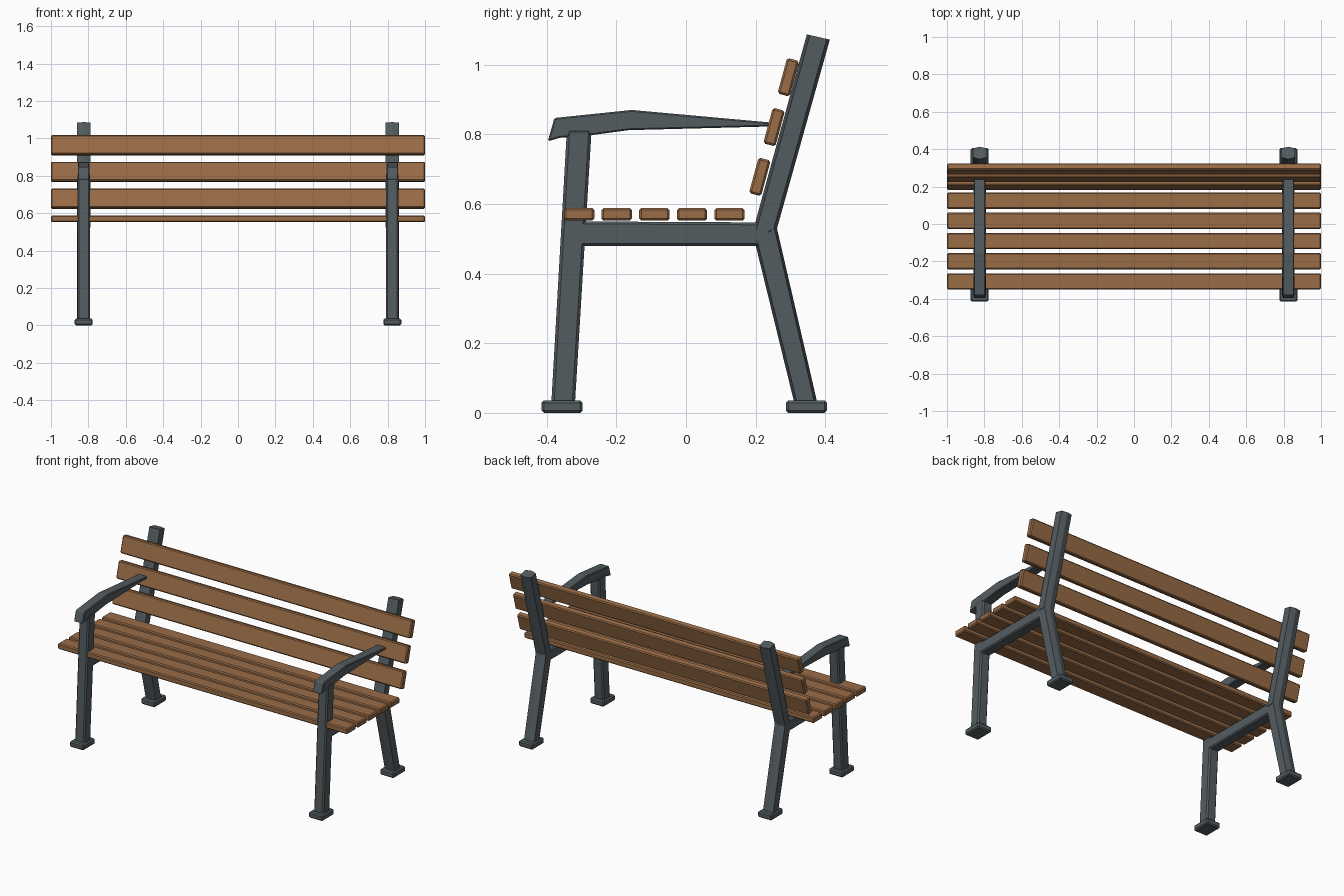
import bpy, bmesh, math
from mathutils import Matrix

if "Cube" in bpy.data.objects:
    bpy.data.objects.remove(bpy.data.objects["Cube"])


def material(name, rgb):
    m = bpy.data.materials.new(name)
    m.diffuse_color = (*rgb, 1)
    m.use_nodes = True
    m.node_tree.nodes["Principled BSDF"].inputs["Base Color"].default_value = m.diffuse_color
    return m


wood = material("warm_wood", (0.32, 0.15, 0.062))
iron = material("dark_iron", (0.088, 0.108, 0.118))


def finish(bm, name, mat, bevel=0.0):
    bmesh.ops.recalc_face_normals(bm, faces=bm.faces)
    if bevel:
        sharp = [e for e in bm.edges if e.calc_face_angle(0) > math.radians(30)]
        bmesh.ops.bevel(bm, geom=sharp, offset=bevel, segments=1, affect='EDGES')
    me = bpy.data.meshes.new(name)
    bm.to_mesh(me)
    bm.free()
    me.materials.append(mat)
    ob = bpy.data.objects.new(name, me)
    bpy.context.collection.objects.link(ob)
    return ob


def box(name, centre, size, mat, tilt=0.0, bevel=0.006):
    bm = bmesh.new()
    mtx = (Matrix.Translation(centre) @ Matrix.Rotation(tilt, 4, 'X')
           @ Matrix.Diagonal((*size, 1)))
    bmesh.ops.create_cube(bm, size=1, matrix=mtx)
    return finish(bm, name, mat, bevel)


def extrude_side(name, outline, x, half, bevel):
    """Side (y, z) outline given thickness along x."""
    bm = bmesh.new()
    face = bm.faces.new([bm.verts.new((x - half, y, z)) for y, z in outline])
    new = bmesh.ops.extrude_face_region(bm, geom=[face])["geom"]
    bmesh.ops.translate(bm, vec=(2 * half, 0, 0),
                        verts=[v for v in new if isinstance(v, bmesh.types.BMVert)])
    return finish(bm, name, iron, bevel)


def ridged_beam(name, quad, x, half, inset):
    """Six-sided bar: front low, front top, back top, back low, ridged along front and back."""
    a, b, c, d = quad

    def toward(p, q):
        t = inset / math.dist(p, q)
        return p[0] + (q[0] - p[0]) * t, p[1] + (q[1] - p[1]) * t

    side = [toward(a, d), toward(b, c), toward(c, b), toward(d, a)]
    bm = bmesh.new()
    L, M, R = [[bm.verts.new((x + dx, y, z)) for y, z in pts]
               for dx, pts in ((-half, side), (0, quad), (half, side))]
    for s in (L, R):
        bm.faces.new(s)
        bm.faces.new((s[0], s[1], M[1], M[0]))
        bm.faces.new((s[2], s[3], M[3], M[2]))
    bm.faces.new((L[1], M[1], R[1], R[2], M[2], L[2]))
    bm.faces.new((L[0], M[0], R[0], R[3], M[3], L[3]))
    return finish(bm, name, iron)


# Two end frames
for label, x in (("left", -0.825), ("right", 0.825)):
    ridged_beam(f"{label}_back_post",
                [(0.193, 0.525), (0.347, 1.087), (0.413, 1.072), (0.260, 0.525)],
                x, 0.036, 0.009)
    ridged_beam(f"{label}_rear_leg",
                [(0.312, 0.025), (0.198, 0.49), (0.260, 0.535), (0.378, 0.025)],
                x, 0.035, 0.008)
    extrude_side(f"{label}_front_leg",
                 [(-0.387, 0.025), (-0.342, 0.815), (-0.271, 0.815), (-0.319, 0.025)],
                 x, 0.033, 0.008)
    extrude_side(f"{label}_seat_rail",
                 [(-0.33, 0.48), (-0.33, 0.55), (0.225, 0.547), (0.258, 0.535), (0.215, 0.48)],
                 x, 0.033, 0.007)
    # Armrest with a turned-down front lip, tapering to the back
    extrude_side(f"{label}_armrest",
                 [(-0.397, 0.78), (-0.378, 0.847), (-0.156, 0.870), (0.255, 0.833),
                  (0.255, 0.823), (-0.165, 0.812), (-0.27, 0.798), (-0.363, 0.79)],
                 x, 0.031, 0.004)
    for end, y in (("front", -0.356), ("rear", 0.346)):
        box(f"{label}_{end}_foot", (x, y, 0.018), (0.096, 0.118, 0.036), iron, bevel=0.007)

# Seat slats
for i in range(5):
    box(f"seat_slat_{i + 1}", (0, -0.307 + 0.108 * i, 0.570), (2.0, 0.087, 0.036), wood)

# Backrest slats, leaning with the posts
for i, (y, z) in enumerate(((0.212, 0.678), (0.253, 0.821), (0.294, 0.964))):
    box(f"back_slat_{i + 1}", (0, y, z), (2.0, 0.036, 0.106), wood, tilt=-math.radians(15.2))
